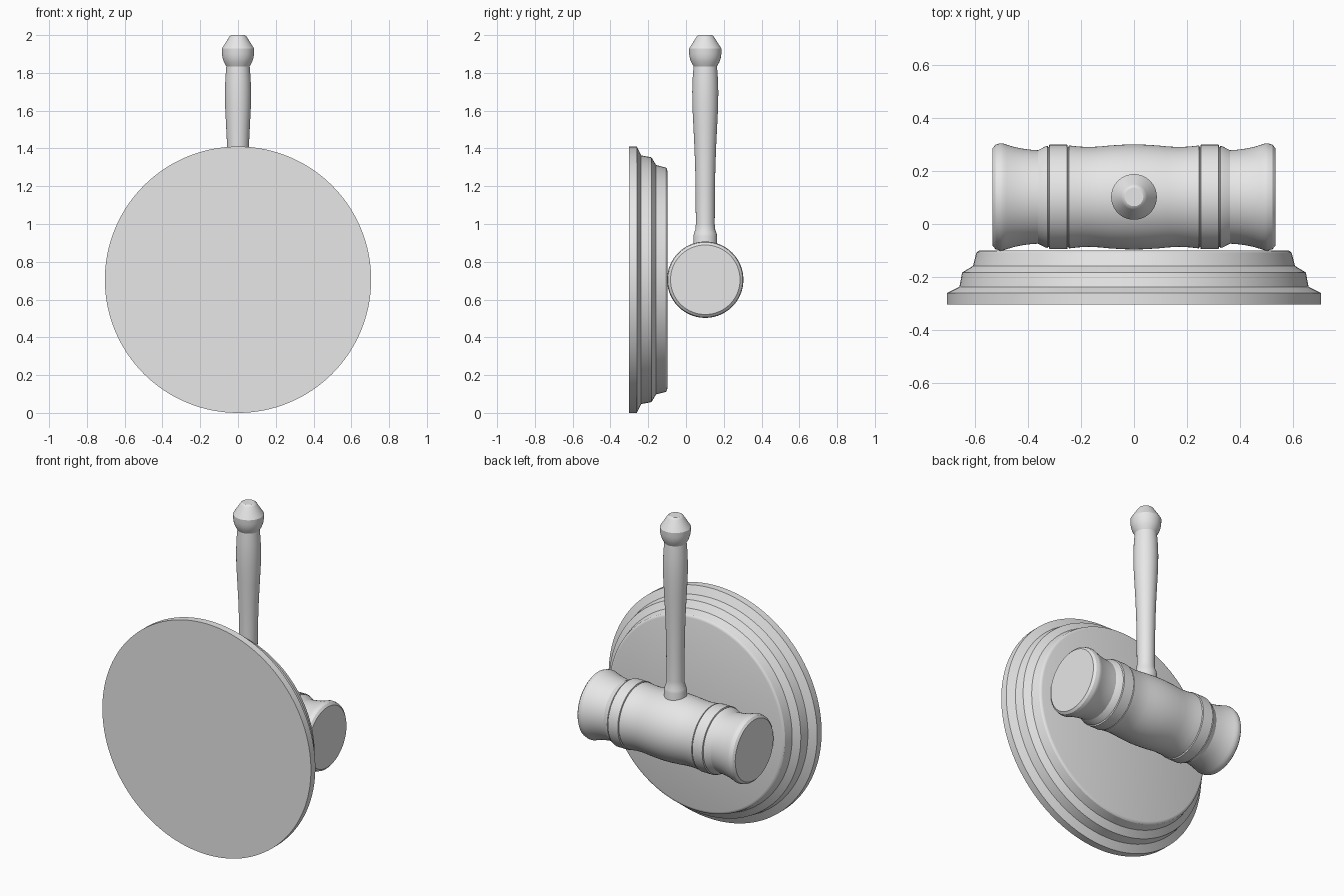
import bpy
import bmesh
from math import radians, tau
from mathutils import Matrix, Vector

cube = bpy.data.objects.get("Cube")
if cube:
    bpy.data.objects.remove(cube, do_unlink=True)

# Single plain material
grey = bpy.data.materials.new("plain grey")
grey.use_nodes = True
grey.diffuse_color = (0.8, 0.8, 0.8, 1)
grey.node_tree.nodes["Principled BSDF"].inputs["Base Color"].default_value = (0.8, 0.8, 0.8, 1)


def lathe(name, profile, origin, turn=None, steps=96):
    """Turn a (radius, height) profile about z, then rotate it and move it into place."""
    bm = bmesh.new()
    pts = [(0, profile[0][1])] + profile + [(0, profile[-1][1])]
    verts = [bm.verts.new((r, 0, h)) for r, h in pts]
    edges = [bm.edges.new(pair) for pair in zip(verts, verts[1:])]
    bmesh.ops.spin(bm, geom=verts + edges, cent=(0, 0, 0), axis=(0, 0, 1),
                   angle=tau, steps=steps, use_duplicate=False)
    bmesh.ops.remove_doubles(bm, verts=bm.verts, dist=0.0002)
    bmesh.ops.recalc_face_normals(bm, faces=bm.faces)
    if turn:
        bm.transform(turn)
    mesh = bpy.data.meshes.new(name)
    bm.to_mesh(mesh)
    bm.free()
    mesh.materials.append(grey)
    obj = bpy.data.objects.new(name, mesh)
    obj.location = origin
    bpy.context.collection.objects.link(obj)
    bpy.ops.object.select_all(action="DESELECT")
    obj.select_set(True)
    bpy.context.view_layer.objects.active = obj
    bpy.ops.object.shade_smooth_by_angle(angle=radians(30))
    return obj


CENTRE = Vector((0, 0.102, 0.705))
ALONG_X = Matrix.Rotation(radians(90), 4, "Y")
ALONG_Y = Matrix.Rotation(radians(-90), 4, "X")

# Stepped round sounding block, its wide flat side to the front
lathe("sounding_block", [
    (0.705, 0), (0.705, 0.043), (0.658, 0.066),
    (0.648, 0.12), (0.607, 0.145),
    (0.594, 0.195), (0.588, 0.201), (0.578, 0.204),
], (0, -0.303, 0.705), ALONG_Y, 128)

# Mallet head: half profile from the middle outward, mirrored
half = [
    (0.198, 0), (0.197, 0.04), (0.194, 0.09), (0.190, 0.13),
    (0.188, 0.17), (0.190, 0.21), (0.194, 0.245),
    (0.189, 0.247), (0.189, 0.250), (0.197, 0.252),
    (0.197, 0.319), (0.189, 0.321), (0.189, 0.324), (0.193, 0.326),
    (0.190, 0.335), (0.176, 0.362), (0.178, 0.39), (0.182, 0.42),
    (0.188, 0.45), (0.197, 0.48), (0.202, 0.495), (0.202, 0.505),
    (0.197, 0.522), (0.184, 0.533),
]
head = [(r, -x) for r, x in reversed(half[1:])] + half
lathe("mallet_head", head, CENTRE, ALONG_X)

# Turned handle with a collar at the head and a knob on top
lathe("handle", [
    (0.063, 0.80), (0.063, 0.935), (0.060, 0.950), (0.052, 0.972),
    (0.050, 1.0), (0.051, 1.15), (0.053, 1.28), (0.057, 1.40),
    (0.063, 1.52), (0.068, 1.62), (0.069, 1.70), (0.067, 1.77),
    (0.062, 1.835),
    (0.075, 1.858), (0.082, 1.88), (0.085, 1.90), (0.086, 1.928),
    (0.048, 1.988), (0.043, 1.995), (0.035, 2.0),
], (0, CENTRE.y, 0), steps=64)
